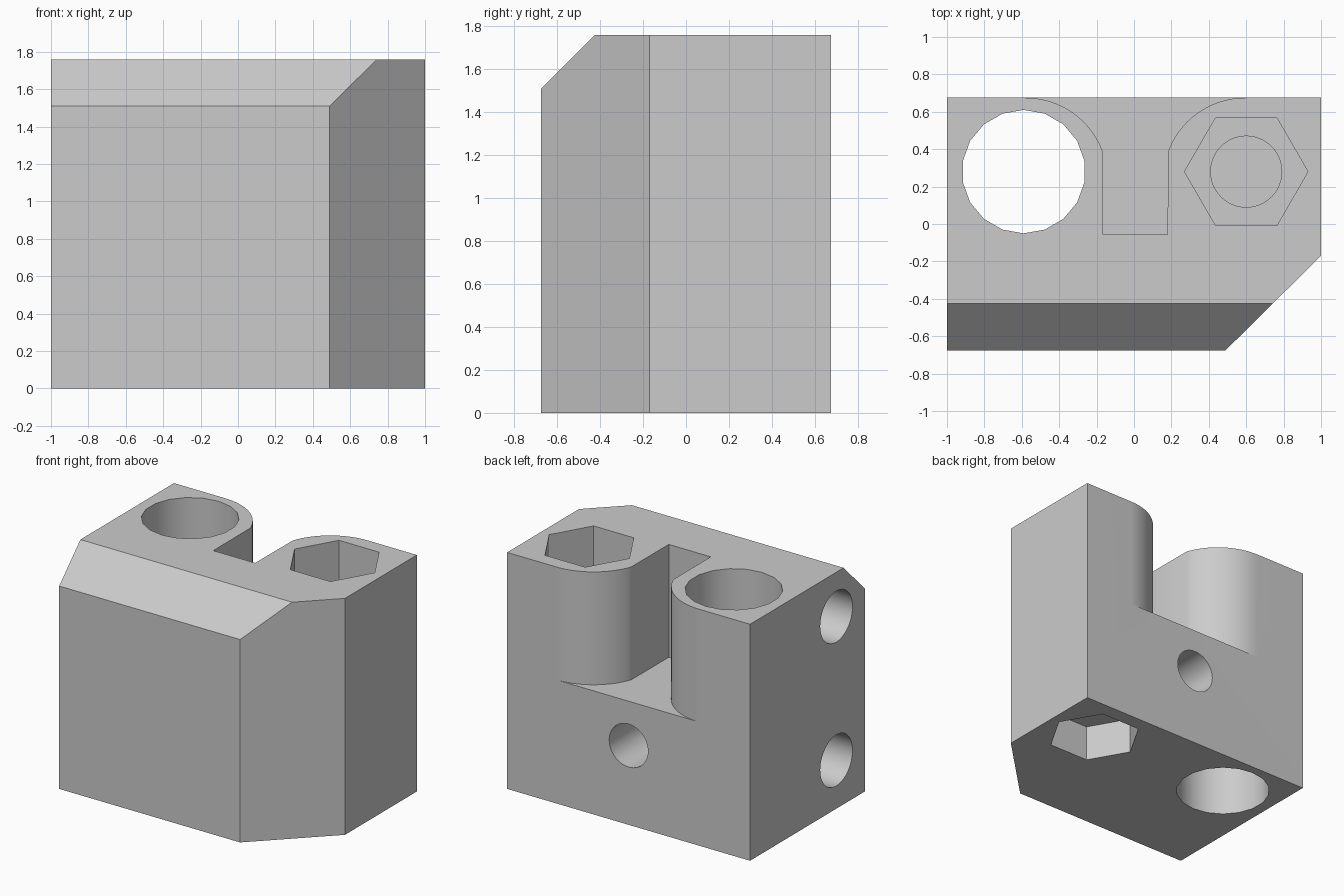
import bpy, bmesh
from math import cos, sin, pi, radians, asin
from mathutils import Matrix, Vector

default = bpy.data.objects.get("Cube")
if default:
    bpy.data.objects.remove(default, do_unlink=True)

grey = bpy.data.materials.new("light_grey_plastic")
grey.use_nodes = True
colour = (0.6, 0.6, 0.6, 1)
grey.diffuse_color = colour
grey.node_tree.nodes["Principled BSDF"].inputs["Base Color"].default_value = colour

WIDTH, BACK, TOP = 1.0, 0.675, 1.76


def prism(name, profile, bottom, top, matrix=Matrix()):
    """Extrude a closed xy profile from bottom to top."""
    bm = bmesh.new()
    face = bm.faces.new([bm.verts.new((x, y, bottom)) for x, y in profile])
    ext = bmesh.ops.extrude_face_region(bm, geom=[face])
    moved = [v for v in ext["geom"] if isinstance(v, bmesh.types.BMVert)]
    bmesh.ops.translate(bm, verts=moved, vec=(0, 0, top - bottom))
    bmesh.ops.recalc_face_normals(bm, faces=bm.faces)
    bm.transform(matrix)
    mesh = bpy.data.meshes.new(name)
    bm.to_mesh(mesh)
    bm.free()
    mesh.materials.append(grey)
    obj = bpy.data.objects.new(name, mesh)
    bpy.context.collection.objects.link(obj)
    return obj


def ring(x, y, radius, sides, turn=0.0):
    return [(x + radius * cos(turn + 2 * pi * i / sides),
             y + radius * sin(turn + 2 * pi * i / sides)) for i in range(sides)]


def hole(name, start, direction, length, radius):
    """Round blind hole along any direction."""
    rot = Vector(direction).to_track_quat('Z', 'Y').to_matrix().to_4x4()
    return prism(name, ring(0, 0, radius, 48), 0, length,
                 Matrix.Translation(start) @ rot)


def arc(cx, side):
    """Rounded slot wall, from the straight wall to the back face."""
    cy, r = 0.235, 0.44
    first, steps = asin(0.15 / r), 20
    angles = [first + (pi / 2 - first) * i / steps for i in range(steps + 1)]
    return [(cx + side * r * cos(a), cy + r * sin(a)) for a in angles]


# Main block with a bevelled front corner
block = prism("carriage_block", [(-WIDTH, -BACK), (0.49, -BACK), (WIDTH, -0.17),
                                 (WIDTH, BACK), (-WIDTH, BACK)], 0, TOP)

# Sloped top front edge: profile in y, z extruded along x
yz_to_world = Matrix(((0, 0, 1, 0), (1, 0, 0, 0), (0, 1, 0, 0), (0, 0, 0, 1)))
cutters = [prism("front_slope", [(-0.925, 1.26), (-0.225, 1.96), (-0.925, 1.96)],
                 -1.2, 1.2, yz_to_world)]

# Rear slot between the two rounded towers
left_wall, right_wall = arc(-0.58, 1), arc(0.595, -1)
slot = ([(-0.165, -0.055)] + left_wall + [(-0.58, 0.9), (0.595, 0.9)]
        + right_wall[::-1] + [(0.18, -0.055)])
cutters.append(prism("rear_slot", slot, 0.92, 2))

# Vertical bearing bore, right through
cutters.append(prism("bearing_bore", ring(-0.59, 0.28, 0.33, 18, radians(10)), -0.2, 2))

# Nut pockets and the screw hole between them
nut = ring(0.6, 0.28, 0.33, 6)
cutters.append(prism("lower_nut_pocket", nut, -0.2, 0.27))
cutters.append(prism("upper_nut_pocket", nut, 1.26, 2))
cutters.append(prism("screw_hole", ring(0.6, 0.28, 0.19, 48), 0.29, 1.4))

# Two rod sockets in the side and a screw socket in the back
for z in (0.36, 1.43):
    cutters.append(hole("rod_socket", (-1.2, -0.34, z), (1, 0, 0), 1.7, 0.19))
cutters.append(hole("back_socket", (0, 0.9, 0.59), (0, -1, 0), 0.95, 0.16))

# Carve the block
bpy.context.view_layer.objects.active = block
for cutter in cutters:
    mod = block.modifiers.new(cutter.name, 'BOOLEAN')
    mod.operation = 'DIFFERENCE'
    mod.solver = 'EXACT'
    mod.object = cutter
    bpy.ops.object.modifier_apply(modifier=mod.name)
    bpy.data.objects.remove(cutter, do_unlink=True)

bpy.ops.object.select_all(action='DESELECT')
block.select_set(True)
bpy.ops.object.shade_smooth_by_angle(angle=radians(25))
